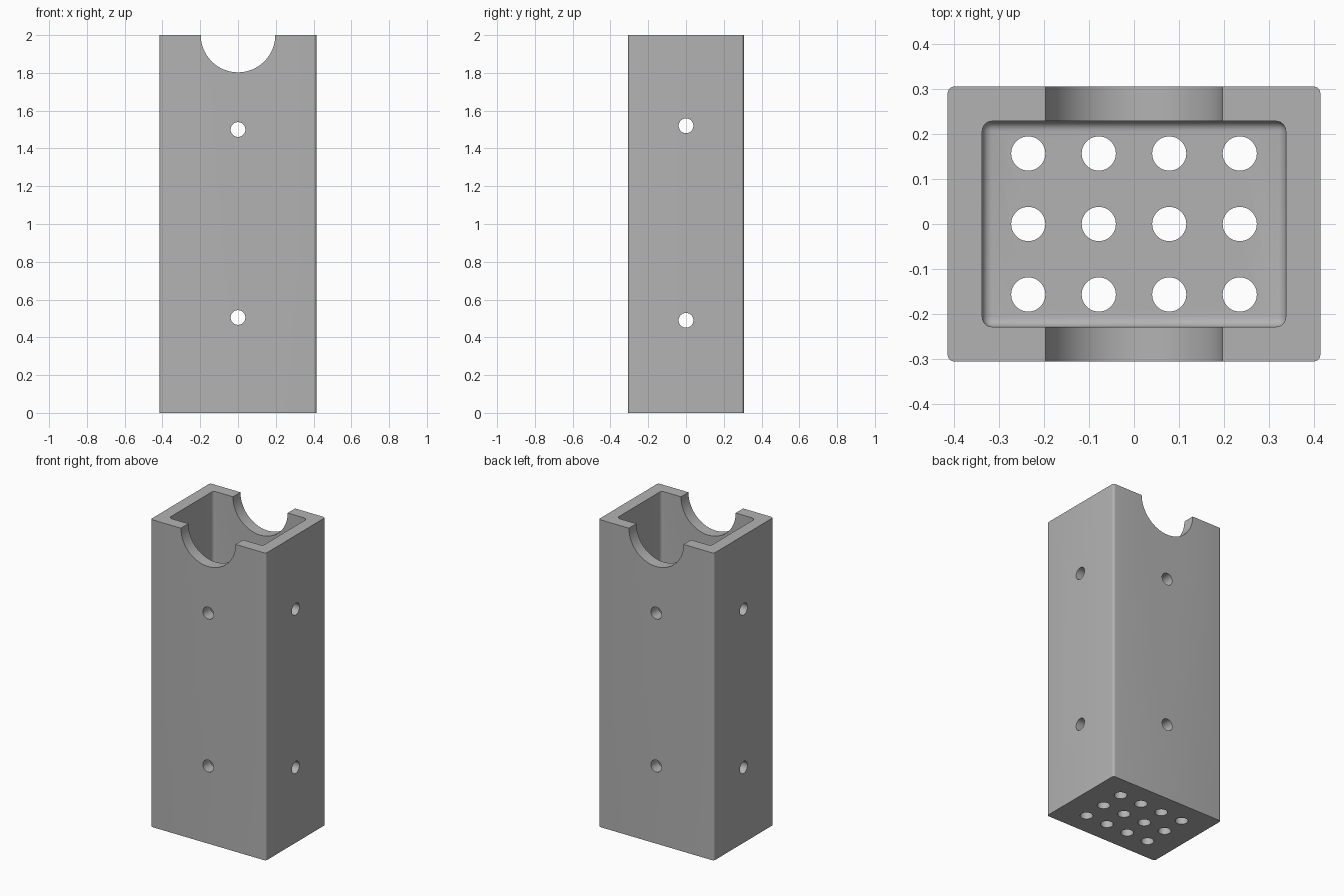
import bpy, bmesh, math
from mathutils import Matrix

if "Cube" in bpy.data.objects:
    bpy.data.objects.remove(bpy.data.objects["Cube"], do_unlink=True)

HALF_X, HALF_Y, HEIGHT, WALL = 0.415, 0.306, 2.0, 0.077

grey = bpy.data.materials.new("plain grey")
grey.use_nodes = True
grey.diffuse_color = (0.45, 0.45, 0.45, 1)
grey.node_tree.nodes["Principled BSDF"].inputs["Base Color"].default_value = grey.diffuse_color


def finish(name, bm):
    mesh = bpy.data.meshes.new(name)
    bm.to_mesh(mesh)
    bm.free()
    mesh.materials.append(grey)
    obj = bpy.data.objects.new(name, mesh)
    bpy.context.collection.objects.link(obj)
    return obj


def rounded_box(name, hx, hy, z0, z1, radius, round_floor=False):
    """Box with rounded upright edges and, if asked, rounded floor edges."""
    bm = bmesh.new()
    place = Matrix.Translation((0, 0, (z0 + z1) / 2)) @ Matrix.Diagonal((2 * hx, 2 * hy, z1 - z0, 1))
    bmesh.ops.create_cube(bm, size=1, matrix=place)

    def wanted(edge):
        a, b = (v.co.z for v in edge.verts)
        return abs(a - b) > 0.1 or (round_floor and max(a, b) < z0 + 0.01)

    edges = [e for e in bm.edges if wanted(e)]
    bmesh.ops.bevel(bm, geom=edges, offset=radius, segments=6, profile=0.5, affect='EDGES')
    return finish(name, bm)


def cylinder(bm, centre, radius, length, axis, sides=48):
    turn = {'X': Matrix.Rotation(math.pi / 2, 4, 'Y'),
            'Y': Matrix.Rotation(math.pi / 2, 4, 'X'),
            'Z': Matrix.Identity(4)}[axis]
    bmesh.ops.create_cone(bm, cap_ends=True, segments=sides, radius1=radius, radius2=radius,
                          depth=length, matrix=Matrix.Translation(centre) @ turn)


def cut(target, cutter):
    mod = target.modifiers.new("cut", 'BOOLEAN')
    mod.operation, mod.solver, mod.object = 'DIFFERENCE', 'EXACT', cutter
    bpy.context.view_layer.objects.active = target
    bpy.ops.object.modifier_apply(modifier=mod.name)
    bpy.data.objects.remove(cutter, do_unlink=True)


# Open-topped box housing
housing = rounded_box("box_housing", HALF_X, HALF_Y, 0, HEIGHT, 0.015)
cut(housing, rounded_box("cavity_cutter", HALF_X - WALL, HALF_Y - WALL,
                         WALL, HEIGHT + 0.2, 0.022, round_floor=True))

# Half-round cradle across the front and back walls
bm = bmesh.new()
cylinder(bm, (0, 0, HEIGHT), 0.197, 1, 'Y', 96)
cut(housing, finish("cradle_cutter", bm))

# Screw holes through opposite walls
for axis, heights in (('Y', (0.505, 1.5)), ('X', (0.49, 1.52))):
    bm = bmesh.new()
    for z in heights:
        cylinder(bm, (0, 0, z), 0.039, 1.2, axis)
    cut(housing, finish("screw_hole_cutter", bm))

# Grid of drain holes in the floor
bm = bmesh.new()
for column in range(4):
    for row in range(3):
        cylinder(bm, ((column - 1.5) * 0.157, (row - 1) * 0.157, WALL / 2), 0.038, 0.3, 'Z')
cut(housing, finish("drain_hole_cutter", bm))

# Smooth rounded surfaces, crisp rims
bpy.ops.object.select_all(action='DESELECT')
housing.select_set(True)
bpy.context.view_layer.objects.active = housing
bpy.ops.object.shade_smooth_by_angle(angle=math.radians(30))
